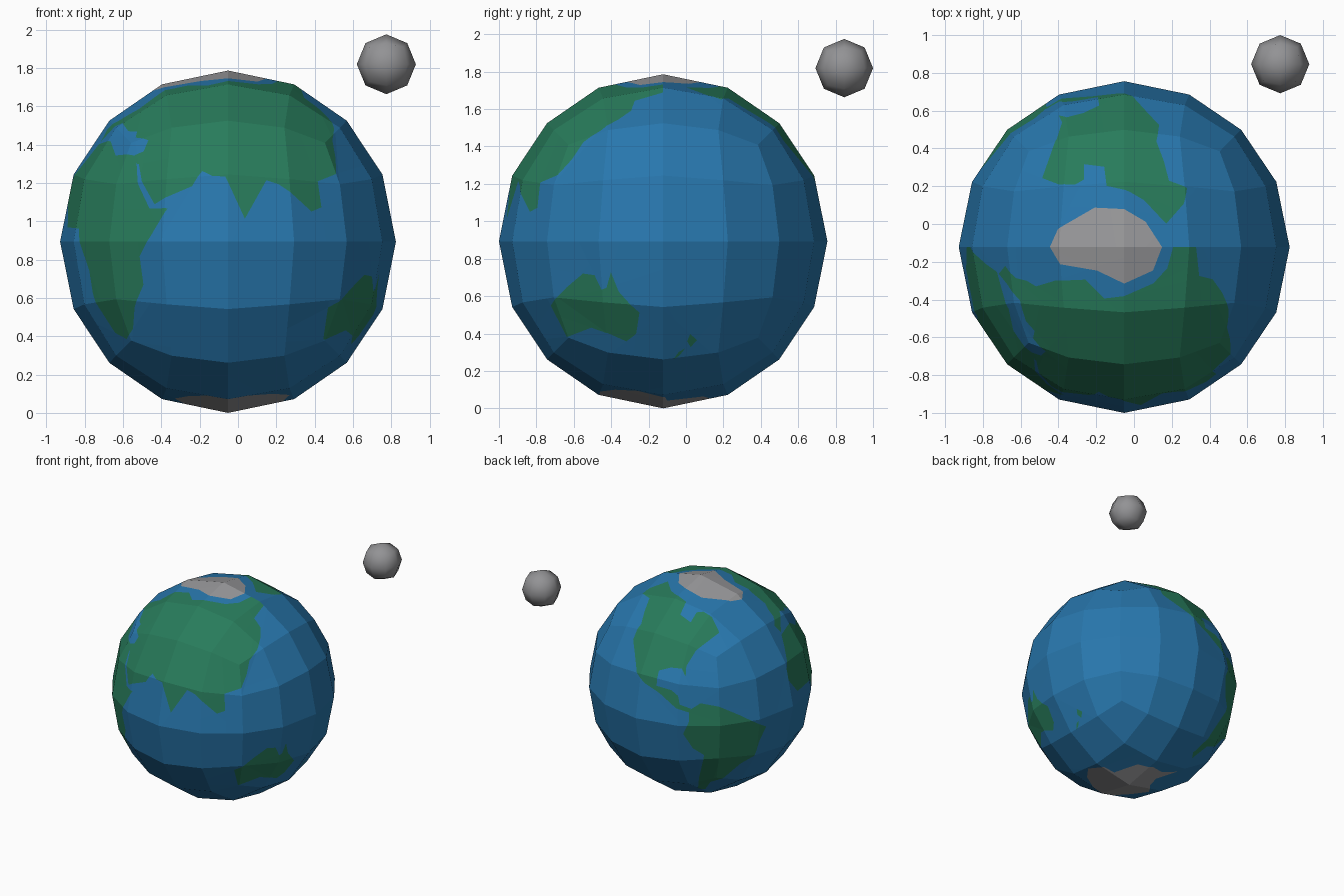
import bpy, bmesh, math
from mathutils import Vector

if "Cube" in bpy.data.objects:
    bpy.data.objects.remove(bpy.data.objects["Cube"])

FRONT_LON = 73.0  # longitude that faces -y


def material(name, rgb):
    m = bpy.data.materials.new(name)
    m.diffuse_color = (*rgb, 1)
    m.use_nodes = True
    m.node_tree.nodes["Principled BSDF"].inputs["Base Color"].default_value = m.diffuse_color
    return m


ocean_blue = material("ocean_blue", (0.021, 0.185, 0.42))
land_green = material("land_green", (0.021, 0.20, 0.105))
ice_grey = material("ice_grey", (0.31, 0.31, 0.32))
moon_grey = material("moon_grey", (0.29, 0.29, 0.30))


def cube_ball(name, levels, mats):
    """Subdivided cube pushed out to a unit sphere."""
    mesh = bpy.data.meshes.new(name)
    bm = bmesh.new()
    bmesh.ops.create_cube(bm, size=2)
    bm.to_mesh(mesh)
    bm.free()
    ob = bpy.data.objects.new(name, mesh)
    bpy.context.collection.objects.link(ob)
    sub = ob.modifiers.new("subdivide", 'SUBSURF')
    sub.levels = levels
    sub.use_limit_surface = False
    bpy.context.view_layer.update()
    dg = bpy.context.evaluated_depsgraph_get()
    ob.data = bpy.data.meshes.new_from_object(ob.evaluated_get(dg))
    ob.modifiers.clear()
    ob.data.materials.clear()
    for m in mats:
        ob.data.materials.append(m)
    for v in ob.data.vertices:
        v.co = v.co.normalized()
    return ob


def direction(lon, lat):
    a, b = math.radians(lon - FRONT_LON), math.radians(lat)
    return Vector((math.sin(a) * math.cos(b), -math.cos(a) * math.cos(b), math.sin(b)))


def cut_outline(bm, pts):
    """Cut the facets along the great circles of an outline."""
    for a, b in zip(pts, pts[1:] + pts[:1]):
        n = a.cross(b).normalized()
        ta, tb, mid = n.cross(a), b.cross(n), a + b
        tb = -n.cross(b)
        faces = [f for f in bm.faces
                 if f.calc_center_median().dot(mid) > 0
                 and max(v.co.dot(ta) for v in f.verts) > 0
                 and max(v.co.dot(tb) for v in f.verts) > 0]
        geom = set(faces)
        for f in faces:
            geom.update(f.edges)
            geom.update(f.verts)
        bmesh.ops.bisect_plane(bm, geom=list(geom), dist=1e-5,
                               plane_co=(0, 0, 0), plane_no=n)


def fill_outline(bm, pts, index):
    """Colour the faces whose centre lies inside the outline."""
    axis = sum(pts, Vector()).normalized()
    u = axis.orthogonal().normalized()
    w = axis.cross(u)

    def flat(p):
        d = p.dot(axis)
        return p.dot(u) / d, p.dot(w) / d

    poly = [flat(p) for p in pts]
    for f in bm.faces:
        c = f.calc_center_median()
        if c.dot(axis) < 0.05:
            continue
        x, y = flat(c)
        inside = False
        for (x1, y1), (x2, y2) in zip(poly, poly[1:] + poly[:1]):
            if (y1 > y) != (y2 > y) and x < x1 + (y - y1) * (x2 - x1) / (y2 - y1):
                inside = not inside
        if inside:
            f.material_index = index


# Coast outlines as (longitude, latitude)
eurasia = [(163, 72.5), (163, 64), (142, 60), (143, 54), (138, 48), (132, 42), (125, 37),
           (122, 30), (118, 23.5), (108.5, 21), (109, 12), (104.5, 10.5), (92, 20), (87.5, 21.5),
           (79, 8), (72, 22.5), (67, 23), (63, 25), (59.5, 19.5), (45.5, 13), (39, 21),
           (35, 28), (36, 37), (28, 38), (26, 41), (20, 41), (10, 44.5), (1, 41), (-5, 37),
           (-8, 42), (-1, 46), (2, 50), (7, 53), (9, 62), (23, 71.5), (52, 70), (73, 72.5),
           (112, 73), (137, 72.5)]
africa = [(35, 30.5), (20, 31), (11, 36.5), (-6, 36), (-10, 30), (-17, 20), (-17, 14), (-9, 5),
          (8, 4.5), (10, -1), (13, -10), (13, -18), (18, -33), (25, -35), (31, -31), (35, -23),
          (40.5, -15), (40, -5), (45, 2), (51, 11.5), (43.5, 11.5), (37.5, 20), (34, 28)]
sinai = [(32, 31), (36.5, 33), (37, 28), (34.5, 27.5)]
australia = [(132, -11.5), (137, -12), (139.5, -17), (141.5, -16.5), (143.5, -11), (146, -18),
             (153.5, -26), (151, -35), (146, -38), (138.5, -34), (131, -32), (117, -35),
             (114, -23), (124, -16.5)]
new_zealand_north = [(175, -35), (178.5, -37.5), (176, -40.5), (174, -38)]
new_zealand_south = [(173.5, -41), (171, -44), (168, -45.5), (170.5, -42.5)]
north_america = [(192, 72.5), (199, 63), (206, 58.5), (219, 60.5), (228, 54), (236, 47),
                 (237, 38), (243, 32), (250, 23), (256, 19), (265, 15.5), (275, 9), (282, 7),
                 (283, 9), (277, 11), (276, 15.5), (272, 18), (263, 19), (263, 27),
                 (270, 29.5), (277, 29.5), (279.5, 25.5), (279.5, 31), (285, 39), (295, 45),
                 (303, 48.5), (299, 57), (291, 61), (284, 61), (279, 55), (267, 59),
                 (269, 67), (248, 70), (230, 71.5)]
south_america = [(-78, 8), (-72, 12), (-62, 10), (-51, 4), (-35, -6), (-39, -14), (-41, -22),
                 (-48, -27), (-57, -37), (-65, -42), (-68, -53), (-74, -51), (-73, -37),
                 (-70, -18), (-76, -14), (-81, -5), (-78, 2)]
arctic_ice = [(-17, 63), (-32, 65), (-70, 72), (-107, 76.5), (-147, 78), (163, 76.5),
              (124, 76.5), (73, 77), (24, 77), (-2, 66)]
antarctic_ice = [(-60, -63), (-55, -75), (-30, -77), (0, -70), (30, -69), (55, -66), (90, -66),
                 (115, -66), (140, -66), (165, -71), (170, -78), (-160, -78), (-130, -74),
                 (-100, -72), (-72, -71)]

# Globe: faceted ball with cut-in land and ice
globe = cube_ball("globe", 2, [ocean_blue, land_green, ice_grey])
bm = bmesh.new()
bm.from_mesh(globe.data)
shapes = [(s, 1) for s in (eurasia, africa, sinai, australia, new_zealand_north,
                           new_zealand_south, north_america, south_america)]
shapes += [(arctic_ice, 2), (antarctic_ice, 2)]
shapes = [([direction(*p) for p in s], i) for s, i in shapes]
for pts, _ in shapes:
    cut_outline(bm, pts)
for f in bm.faces:
    f.material_index = 0
    f.smooth = False
for pts, i in shapes:
    fill_outline(bm, pts, i)
for v in bm.verts:
    v.co = Vector((v.co.x * 0.876, v.co.y * 0.878, v.co.z * 0.893))
bm.to_mesh(globe.data)
bm.free()
globe.location = (-0.052, -0.122, 0.893)

# Moon: small smooth-shaded ball
moon = cube_ball("moon", 1, [moon_grey])
for v in moon.data.vertices:
    v.co = Vector((v.co.x * 0.154, v.co.y * 0.154, v.co.z * 0.156))
for p in moon.data.polygons:
    p.use_smooth = True
    p.material_index = 0
moon.location = (0.774, 0.846, 1.819)
